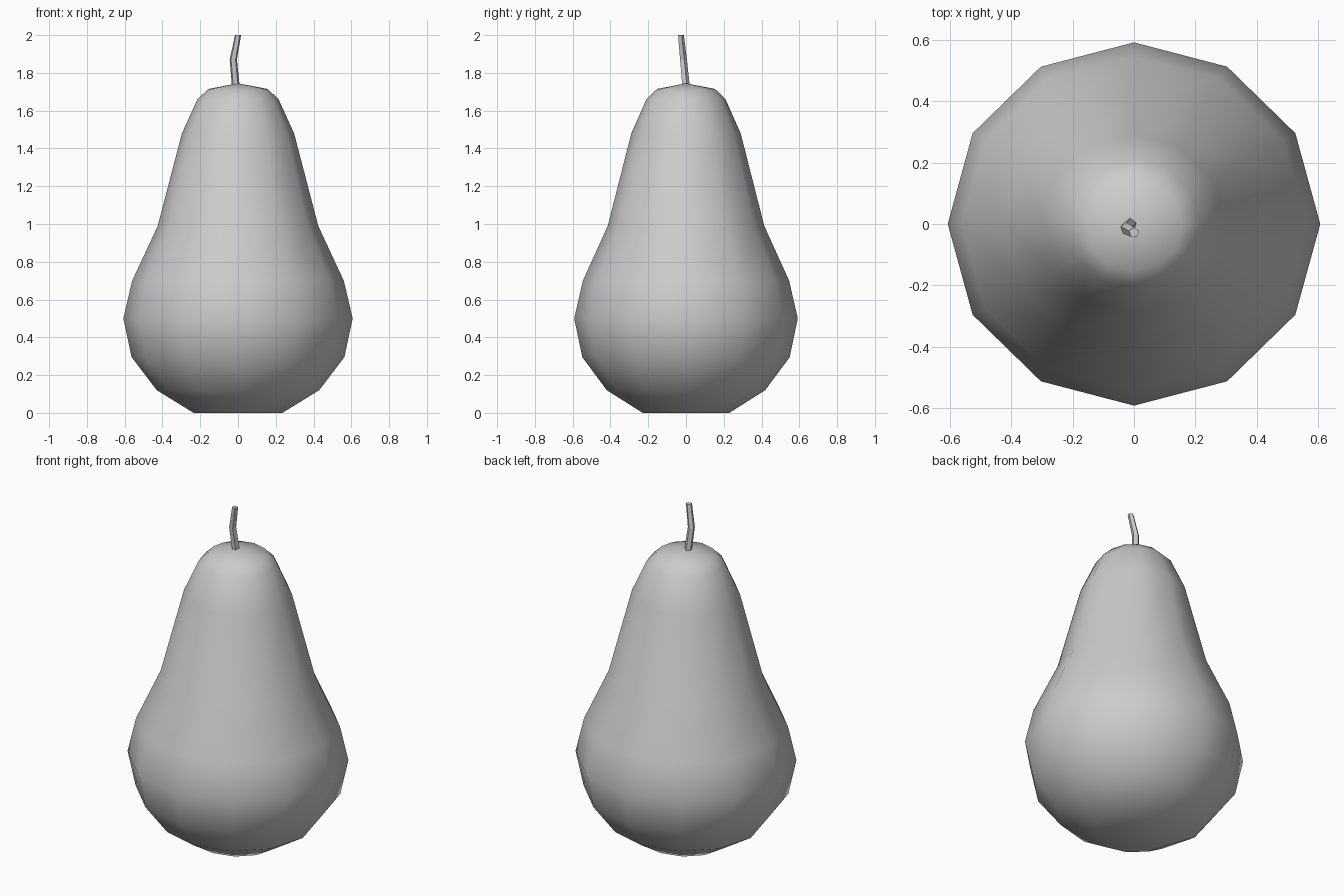
import bpy, bmesh, math
from mathutils import Vector

cube = bpy.data.objects.get("Cube")
if cube:
    bpy.data.objects.remove(cube)

grey = bpy.data.materials.new("plain grey")
grey.use_nodes = True
colour = (0.6, 0.6, 0.6, 1)
grey.diffuse_color = colour
grey.node_tree.nodes["Principled BSDF"].inputs["Base Color"].default_value = colour


def loft(name, rings, tip, smooth):
    """Skin a stack of point rings, closing the top at a tip or with a flat cap."""
    bm = bmesh.new()
    loops = [[bm.verts.new(p) for p in ring] for ring in rings]
    n = len(loops[0])
    for low, high in zip(loops, loops[1:]):
        for i in range(n):
            j = (i + 1) % n
            bm.faces.new((low[i], low[j], high[j], high[i]))
    bm.faces.new(loops[0][::-1])
    if tip:
        apex = bm.verts.new(tip)
        for i in range(n):
            bm.faces.new((loops[-1][i], loops[-1][(i + 1) % n], apex))
    else:
        bm.faces.new(loops[-1])
    bmesh.ops.recalc_face_normals(bm, faces=bm.faces)
    for f in bm.faces:
        f.smooth = smooth
    mesh = bpy.data.meshes.new(name)
    bm.to_mesh(mesh)
    bm.free()
    mesh.materials.append(grey)
    obj = bpy.data.objects.new(name, mesh)
    bpy.context.collection.objects.link(obj)


def ring(centre, radius, sides, turn=0, squash=1):
    angles = [turn + math.tau * i / sides for i in range(sides)]
    return [Vector(centre) + Vector((radius * math.cos(a), squash * radius * math.sin(a), 0))
            for a in angles]


# Fruit body: twelve-sided, slightly narrower front to back
profile = [(0.235, 0), (0.43, 0.12), (0.563, 0.295), (0.607, 0.5), (0.56, 0.7),
           (0.425, 0.99), (0.297, 1.48), (0.215, 1.66), (0.157, 1.715)]
loft("fruit_body", [ring((0, 0, z), r, 12, squash=0.975) for r, z in profile],
     (0, 0, 1.745), True)

# Bent stem: faceted, leaning forward
path = [(-0.01, 0, 1.71), (-0.025, -0.015, 1.87), (0, -0.028, 2.0)]
loft("stem", [ring(p, r, 5, turn=0.3) for p, r in zip(path, (0.022, 0.02, 0.017))],
     None, False)
